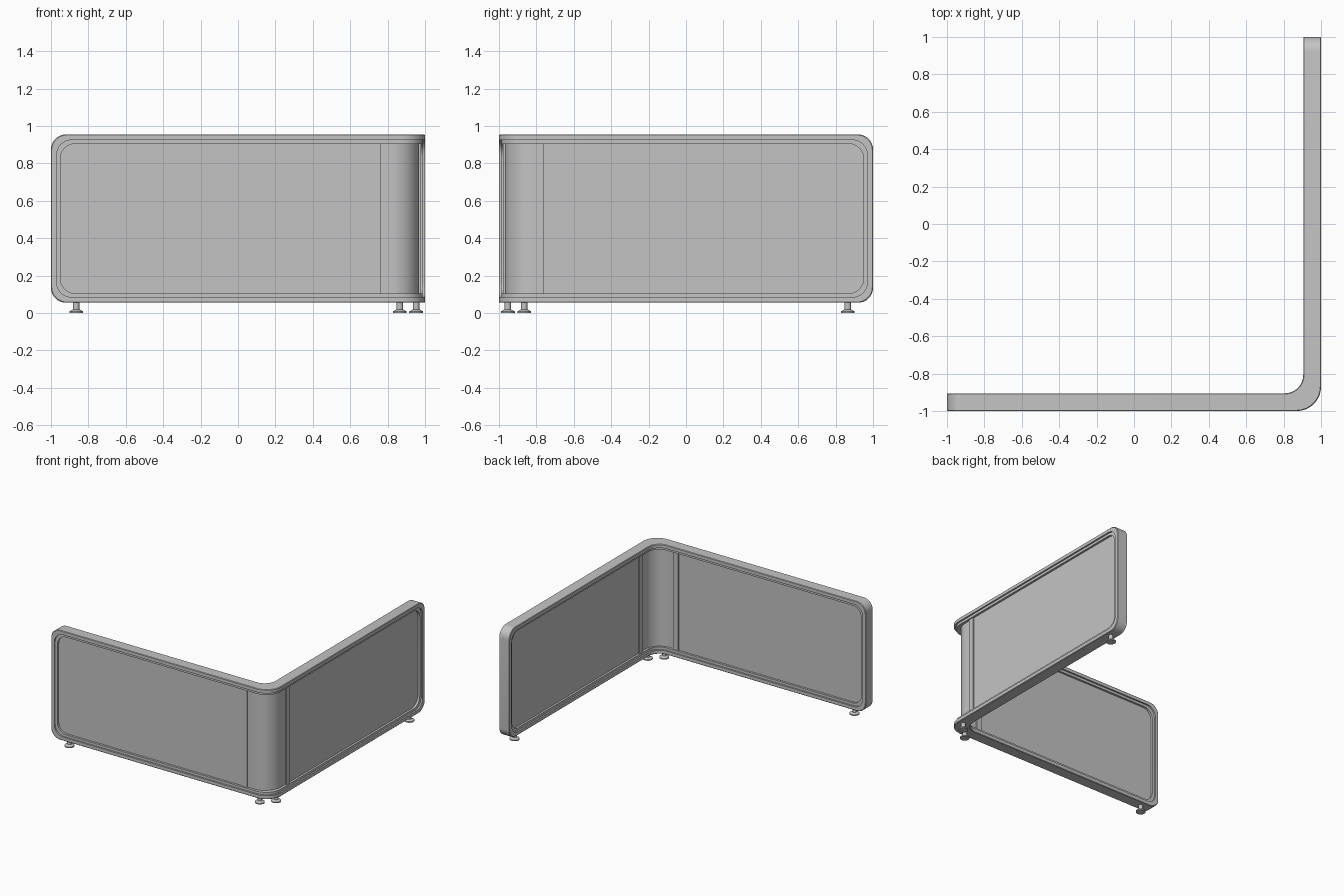
import bpy
import bmesh
import math

cube = bpy.data.objects.get("Cube")
if cube:
    bpy.data.objects.remove(cube, do_unlink=True)

grey = bpy.data.materials.new("light grey")
grey.use_nodes = True
colour = (0.55, 0.55, 0.55, 1)
grey.diffuse_color = colour
grey.node_tree.nodes["Principled BSDF"].inputs["Base Color"].default_value = colour

MID = 0.9525          # distance of each wing's centre plane
LENGTH = 1.9          # half the unrolled length
BEND = 0.1            # half the unrolled bend
BOTTOM, TOP = 0.055, 0.955
BEND_STEPS = [BEND * (i / 8 - 1) for i in range(17)]


def bent(u, depth, z, radius=0.115):
    """Map unrolled wall coordinates onto the L-shaped wall."""
    side = MID + depth
    if u < -BEND - 1e-6:
        return (u + LENGTH - 1, -side, z)
    if u > BEND + 1e-6:
        return (side, u - LENGTH + 1, z)
    r = radius + 0.32 * depth
    a = (u / BEND + 1) * math.pi / 4
    return (side - r + r * math.sin(a), -(side - r) - r * math.cos(a), z)


def finish(name, bm):
    bmesh.ops.recalc_face_normals(bm, faces=bm.faces)
    mesh = bpy.data.meshes.new(name)
    bm.to_mesh(mesh)
    bm.free()
    mesh.materials.append(grey)
    obj = bpy.data.objects.new(name, mesh)
    bpy.context.collection.objects.link(obj)
    bpy.ops.object.select_all(action="DESELECT")
    bpy.context.view_layer.objects.active = obj
    obj.select_set(True)
    bpy.ops.object.shade_smooth_by_angle(angle=math.radians(30))
    return obj


def skin(bm, rings, closed):
    """Bridge rings of points with quads; cap the ends when open."""
    rows = [[bm.verts.new(p) for p in ring] for ring in rings]
    pairs = list(zip(rows, rows[1:]))
    if closed:
        pairs.append((rows[-1], rows[0]))
    else:
        bm.faces.new(rows[0])
        bm.faces.new(rows[-1])
    for a, b in pairs:
        for i in range(len(a)):
            j = (i + 1) % len(a)
            bm.faces.new((a[i], a[j], b[j], b[i]))


def rounded_loop(inset, radius=0.08, steps=8):
    """Unrolled rounded rectangle, with extra points along the bend."""
    u1 = LENGTH - inset - radius
    z0, z1 = BOTTOM + inset + radius, TOP - inset - radius
    points = []
    for k, (u, z) in enumerate([(u1, z1), (-u1, z1), (-u1, z0), (u1, z0)]):
        for i in range(steps + 1):
            a = (k + i / steps) * math.pi / 2
            points.append((u + radius * math.cos(a), z + radius * math.sin(a)))
        edge = z1 + radius if k == 0 else z0 - radius
        if k == 0:
            points += [(s, edge) for s in reversed(BEND_STEPS)]
        elif k == 2:
            points += [(s, edge) for s in BEND_STEPS]
    return points


def slab(name, us, half, radius=0.115):
    """Upright sheet held inside the frame."""
    low, high = BOTTOM + 0.04, TOP - 0.04
    corners = [(-half, low), (half, low), (half, high), (-half, high)]
    bm = bmesh.new()
    skin(bm, [[bent(u, d, z, radius) for d, z in corners] for u in us], False)
    finish(name, bm)


# Frame: stepped section swept round the bent rounded rectangle
half_section = [(0, 0.0435), (0.004, 0.0475), (0.03, 0.0475), (0.03, 0.035), (0.05, 0.035)]
section = half_section + [(w, -d) for w, d in reversed(half_section)]
frame = bmesh.new()
skin(frame, [[bent(u, d, z) for u, z in rounded_loop(w)] for w, d in section], True)
finish("frame", frame)

# Flat panels and the joint strips beside the corner
for name, sign in (("front", -1), ("side", 1)):
    slab(name + "_panel", [sign * (LENGTH - 0.04), sign * 0.18], 0.018)
    slab(name + "_joint_strip", [sign * 0.18, sign * 0.135], 0.026)

# Curved corner panel
slab("corner_panel", [-0.135] + BEND_STEPS + [0.135], 0.0155, 0.14)

# Levelling feet: disc, sloping collar and stem
foot_profile = [(0.037, 0), (0.037, 0.009), (0.017, 0.019), (0.017, 0.06)]
spots = [(-0.865, -MID), (0.865, -MID), (MID, -0.865), (MID, 0.865)]
for number, (x, y) in enumerate(spots, 1):
    foot = bmesh.new()
    turns = [i * math.tau / 24 for i in range(24)]
    skin(foot, [[(x + r * math.cos(a), y + r * math.sin(a), z) for a in turns]
                for r, z in foot_profile], False)
    finish(f"foot_{number}", foot)
